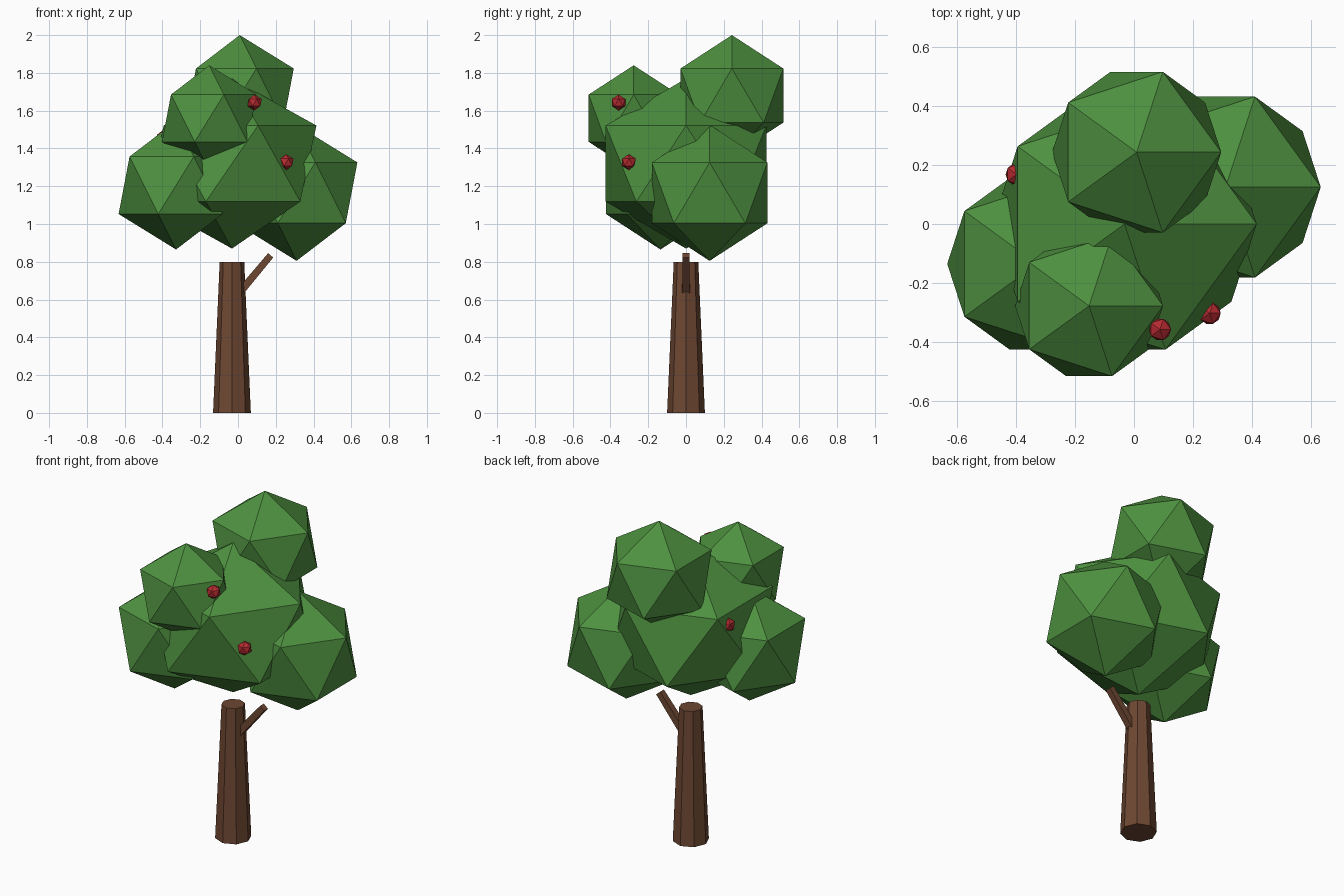
import bpy
import math
from mathutils import Vector

cube = bpy.data.objects.get("Cube")
if cube:
    bpy.data.objects.remove(cube, do_unlink=True)


def make_material(name, rgb):
    mat = bpy.data.materials.new(name)
    mat.use_nodes = True
    mat.diffuse_color = (*rgb, 1)
    bsdf = mat.node_tree.nodes["Principled BSDF"]
    bsdf.inputs["Base Color"].default_value = (*rgb, 1)
    bsdf.inputs["Roughness"].default_value = 0.9
    return mat


leaf_green = make_material("leaf green", (0.075, 0.28, 0.05))
bark_brown = make_material("bark brown", (0.155, 0.063, 0.032))
berry_red = make_material("berry red", (0.46, 0.024, 0.03))


def finish(name, mat):
    obj = bpy.context.object
    obj.name = name
    obj.data.name = name
    obj.data.materials.append(mat)
    return obj


def faceted_ball(name, mat, center, radius, height_scale=1.0):
    """Flat-sided ball with one corner pointing straight up."""
    bpy.ops.mesh.primitive_ico_sphere_add(subdivisions=1, radius=radius, location=center)
    finish(name, mat).scale.z = height_scale


def tapered_post(name, mat, start, end, r1, r2, sides, turn=0.0):
    """Tapered prism running from start to end."""
    start, end = Vector(start), Vector(end)
    axis = end - start
    bpy.ops.mesh.primitive_cone_add(vertices=sides, radius1=r1, radius2=r2,
                                    depth=axis.length, location=(start + end) / 2)
    obj = finish(name, mat)
    lean = math.atan2(axis.x, axis.z)
    obj.rotation_euler = (0, lean, turn)
    # Apply the turn about the post's own axis before leaning it
    obj.rotation_mode = 'ZYX'


TRUNK_X = -0.032

# Trunk and side branch
tapered_post("trunk", bark_brown, (TRUNK_X, 0, 0), (TRUNK_X, 0, 0.8), 0.1, 0.065, 8)
tapered_post("branch", bark_brown, (0, 0, 0.627), (0.173, 0, 0.834),
             0.029, 0.025, 4, math.pi / 4)

# Foliage clumps
faceted_ball("foliage_center", leaf_green, (TRUNK_X, 0, 1.32), 0.5, 0.9)
faceted_ball("foliage_left", leaf_green, (0.31, 0.125, 1.165), 0.36)
faceted_ball("foliage_right", leaf_green, (-0.328, -0.135, 1.205), 0.34)
faceted_ball("foliage_top", leaf_green, (0.009, 0.243, 1.68), 0.32)
faceted_ball("foliage_front", leaf_green, (-0.152, -0.277, 1.56), 0.28)

# Berries
berries = [(0.088, -0.357, 1.643), (0.256, -0.302, 1.327), (-0.397, 0.168, 1.455)]
for i, spot in enumerate(berries, 1):
    faceted_ball(f"berry_{i}", berry_red, spot, 0.042)
